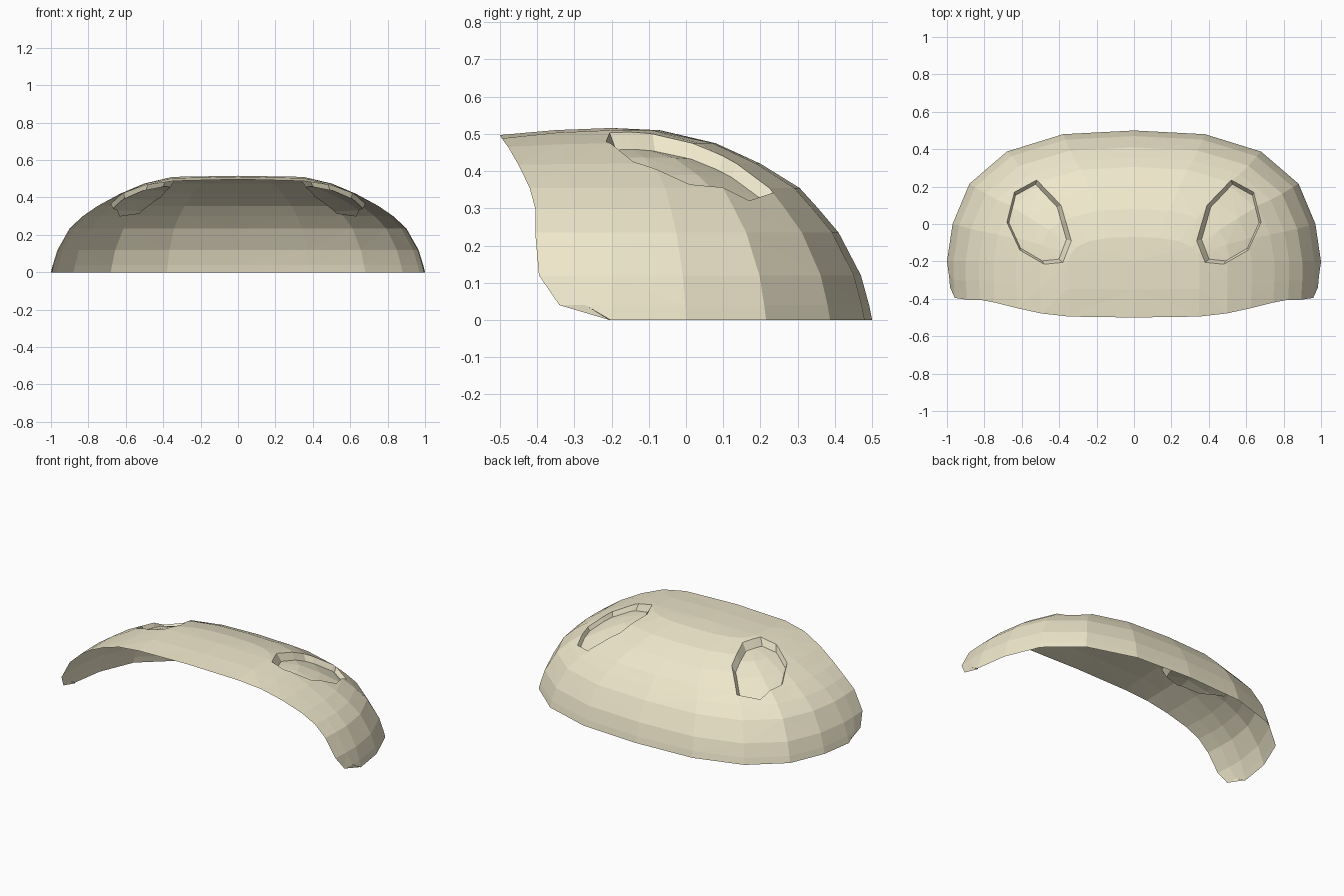
import bpy, bmesh
from mathutils import Vector

if "Cube" in bpy.data.objects:
    bpy.data.objects.remove(bpy.data.objects["Cube"])

# Rows of the dome: height, half width, back y, front rim y, rim height drop
ROWS = [(0, 1.0, .50, -.205, 0), (.04, .99, .492, -.34, 0),
        (.12, .965, .47, -.395, 0), (.235, .90, .41, -.405, 0),
        (.30, .83, .355, -.405, 0), (.355, .75, .305, -.42, 0),
        (.42, .63, .20, -.45, .003), (.475, .50, .08, -.478, .01),
        (.51, .35, -.07, -.495, .022), (.516, 0, -.2, -.5, .019)]
# Ground outline from the side to the middle of the back
OUTLINE = [(1.0, -.2), (.97, 0), (.88, .215), (.68, .387), (.38, .48), (0, .5)]
# Socket outline on the right side, seen from above
SOCKET = [(.52, .235), (.64, .17), (.68, .01), (.61, -.14),
          (.48, -.215), (.38, -.205), (.335, -.09), (.39, .10)]
MID_Y = -.2


def row_points(z, half, back, rim, drop):
    k = (back - MID_Y) / .7
    pts = [(half * .993, rim, z - drop), (half, (rim + MID_Y) / 2, z - drop * .3)]
    pts += [(half * x, MID_Y + (y - MID_Y) * k, z) for x, y in OUTLINE]
    return pts + [(-x, y, h) for x, y, h in pts[-2::-1]]


# Dome shell, open underneath and at the front
bm = bmesh.new()
grid = [[bm.verts.new(p) for p in row_points(*r)] for r in ROWS]
for a, b in zip(grid, grid[1:]):
    for i in range(len(a) - 1):
        bm.faces.new((a[i], a[i + 1], b[i + 1], b[i]))
bmesh.ops.remove_doubles(bm, verts=bm.verts, dist=.004)
bmesh.ops.triangulate(bm, faces=bm.faces)
bmesh.ops.recalc_face_normals(bm, faces=bm.faces)
if sum(f.normal.z * f.calc_area() for f in bm.faces) < 0:
    bmesh.ops.reverse_faces(bm, faces=bm.faces)


def inside(f, planes):
    c = f.calc_center_median()
    return all((c - co).dot(no) < 0 for co, no in planes)


# Two recessed sockets cut into the shell
for s in (1, -1):
    pts = [Vector((s * x, y, 0)) for x, y in SOCKET]
    mid = sum(pts, Vector()) / len(pts)
    planes = [(Vector((s * .1, 0, 0)), Vector((-s, 0, 0)))]
    for p, q in zip(pts, pts[1:] + pts[:1]):
        no = Vector((q.y - p.y, p.x - q.x, 0)).normalized()
        if (mid - p).dot(no) > 0:
            no.negate()
        faces = [f for f in bm.faces if inside(f, planes)]
        geom = faces + list({e for f in faces for e in f.edges}) \
            + list({v for f in faces for v in f.verts})
        bmesh.ops.bisect_plane(bm, geom=geom, dist=1e-5, plane_co=p, plane_no=no)
        planes.append((p, no))
    faces = [f for f in bm.faces if inside(f, planes)]
    ext = bmesh.ops.extrude_face_region(bm, geom=faces)["geom"]
    old = [f for f in faces if f.is_valid]
    if old:
        bmesh.ops.delete(bm, geom=old, context='FACES')
    for v in (g for g in ext if isinstance(g, bmesh.types.BMVert)):
        d = v.co - mid
        v.co.z -= .035 - .06 * s * d.x - .02 * d.y
        v.co.x = mid.x + d.x * .89 + s * .008
        v.co.y = mid.y + d.y * .91

mesh = bpy.data.meshes.new("shell")
bm.to_mesh(mesh)
bm.free()
shell = bpy.data.objects.new("shell", mesh)
bpy.context.collection.objects.link(shell)

# Pale bone colour
mat = bpy.data.materials.new("bone")
mat.diffuse_color = (.86, .80, .60, 1)
mat.use_nodes = True
mat.node_tree.nodes["Principled BSDF"].inputs["Base Color"].default_value = mat.diffuse_color
mesh.materials.append(mat)
